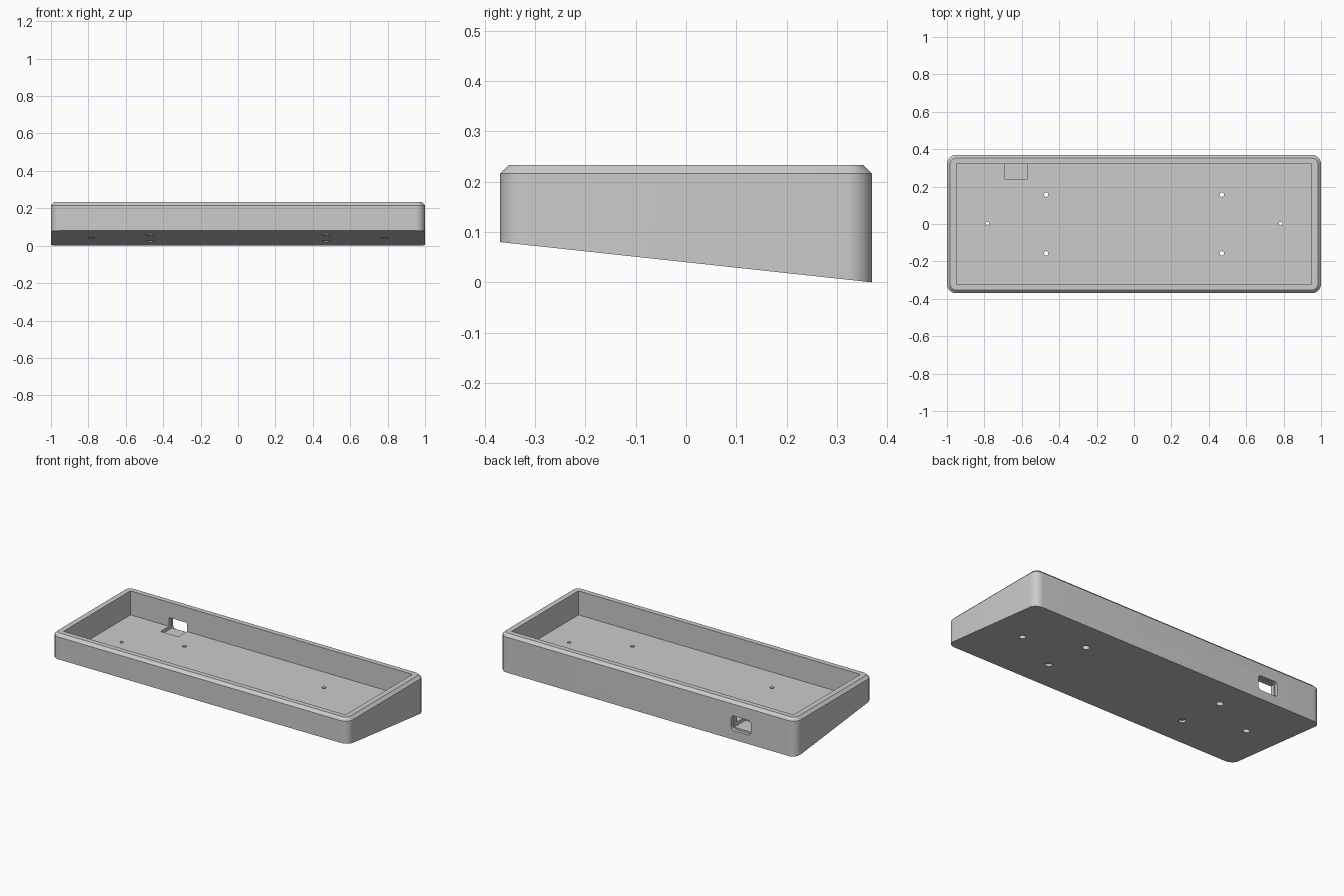
import bpy, bmesh, math

if "Cube" in bpy.data.objects:
    bpy.data.objects.remove(bpy.data.objects["Cube"], do_unlink=True)

HALF_X, HALF_Y, TOP = 1.0, 0.37, 0.233
FRONT_LIFT, CHAMFER, FLOOR = 0.08, 0.017, 0.087


def slope(y):
    """Height of the tilted underside."""
    return FRONT_LIFT * (HALF_Y - y) / (2 * HALF_Y)


def rounded(hx, hy, r, steps=10):
    """Outline of a rounded rectangle, anticlockwise."""
    pts = []
    for q, (sx, sy) in enumerate([(1, 1), (-1, 1), (-1, -1), (1, -1)]):
        for i in range(steps + 1):
            a = math.pi / 2 * (q + i / steps)
            pts.append((sx * (hx - r) + r * math.cos(a),
                        sy * (hy - r) + r * math.sin(a)))
    return pts


def loft(name, rings):
    """Closed solid through matching rings of points."""
    bm = bmesh.new()
    loops = [[bm.verts.new(p) for p in ring] for ring in rings]
    n = len(loops[0])
    for low, high in zip(loops, loops[1:]):
        for i in range(n):
            j = (i + 1) % n
            bm.faces.new((low[i], low[j], high[j], high[i]))
    bm.faces.new(loops[0][::-1])
    bm.faces.new(loops[-1])
    bmesh.ops.recalc_face_normals(bm, faces=bm.faces)
    mesh = bpy.data.meshes.new(name)
    bm.to_mesh(mesh)
    bm.free()
    ob = bpy.data.objects.new(name, mesh)
    bpy.context.collection.objects.link(ob)
    return ob


def box(name, x0, x1, y0, y1, z0, z1):
    outline = [(x0, y0), (x1, y0), (x1, y1), (x0, y1)]
    return loft(name, [[(x, y, z) for x, y in outline] for z in (z0, z1)])


def cylinder(name, x, y, r, z0, z1, n=24):
    outline = [(x + r * math.cos(math.tau * i / n), y + r * math.sin(math.tau * i / n))
               for i in range(n)]
    return loft(name, [[(px, py, z) for px, py in outline] for z in (z0, z1)])


def cut(target, cutter):
    """Subtract a cutter, then discard it."""
    cutter.hide_render = True
    mod = target.modifiers.new("cut", 'BOOLEAN')
    mod.operation, mod.solver, mod.object = 'DIFFERENCE', 'EXACT', cutter
    bpy.context.view_layer.objects.active = target
    bpy.ops.object.modifier_apply(modifier=mod.name)
    bpy.data.objects.remove(cutter, do_unlink=True)


# Shell: tilted underside, upright rounded sides, chamfered rim
outer = rounded(HALF_X, HALF_Y, 0.05)
rim = rounded(HALF_X - CHAMFER, HALF_Y - CHAMFER, 0.05 - CHAMFER)
case = loft("case_shell", [
    [(x, y, slope(y)) for x, y in outer],
    [(x, y, TOP - CHAMFER) for x, y in outer],
    [(x, y, TOP) for x, y in rim],
])

# Open tray with a level floor
cut(case, box("tray_cutter", -0.95, 0.95, -0.322, 0.322, FLOOR, 0.4))

# Socket: floor pocket running through the back wall, rounded outer recess
port_x, port_z = -0.63, 0.1
cut(case, box("pocket_cutter", port_x - 0.06, port_x + 0.06, 0.24, 0.5, 0.066, 0.14))
recess = rounded(0.066, 0.045, 0.02, 6)
cut(case, loft("recess_cutter", [[(port_x + x, y, port_z + z) for x, z in recess]
                                 for y in (0.35, 0.5)]))

# Screw holes with wider bores from below
screws = [(sx * 0.47, sy * 0.157, 0.012, 0.021) for sx in (-1, 1) for sy in (-1, 1)]
screws += [(sx * 0.785, 0.002, 0.01, 0.019) for sx in (-1, 1)]
for x, y, r_hole, r_bore in screws:
    cut(case, cylinder("hole_cutter", x, y, r_hole, -0.1, 0.15))
    cut(case, cylinder("bore_cutter", x, y, r_bore, -0.1, 0.072))

# Colour and shading
grey = bpy.data.materials.new("light_grey")
grey.use_nodes = True
colour = (0.6, 0.6, 0.6, 1)
grey.diffuse_color = colour
grey.node_tree.nodes["Principled BSDF"].inputs["Base Color"].default_value = colour
case.data.materials.clear()
case.data.materials.append(grey)
for poly in case.data.polygons:
    poly.material_index = 0

bpy.ops.object.select_all(action='DESELECT')
case.select_set(True)
bpy.context.view_layer.objects.active = case
bpy.ops.object.shade_smooth_by_angle(angle=math.radians(30))
